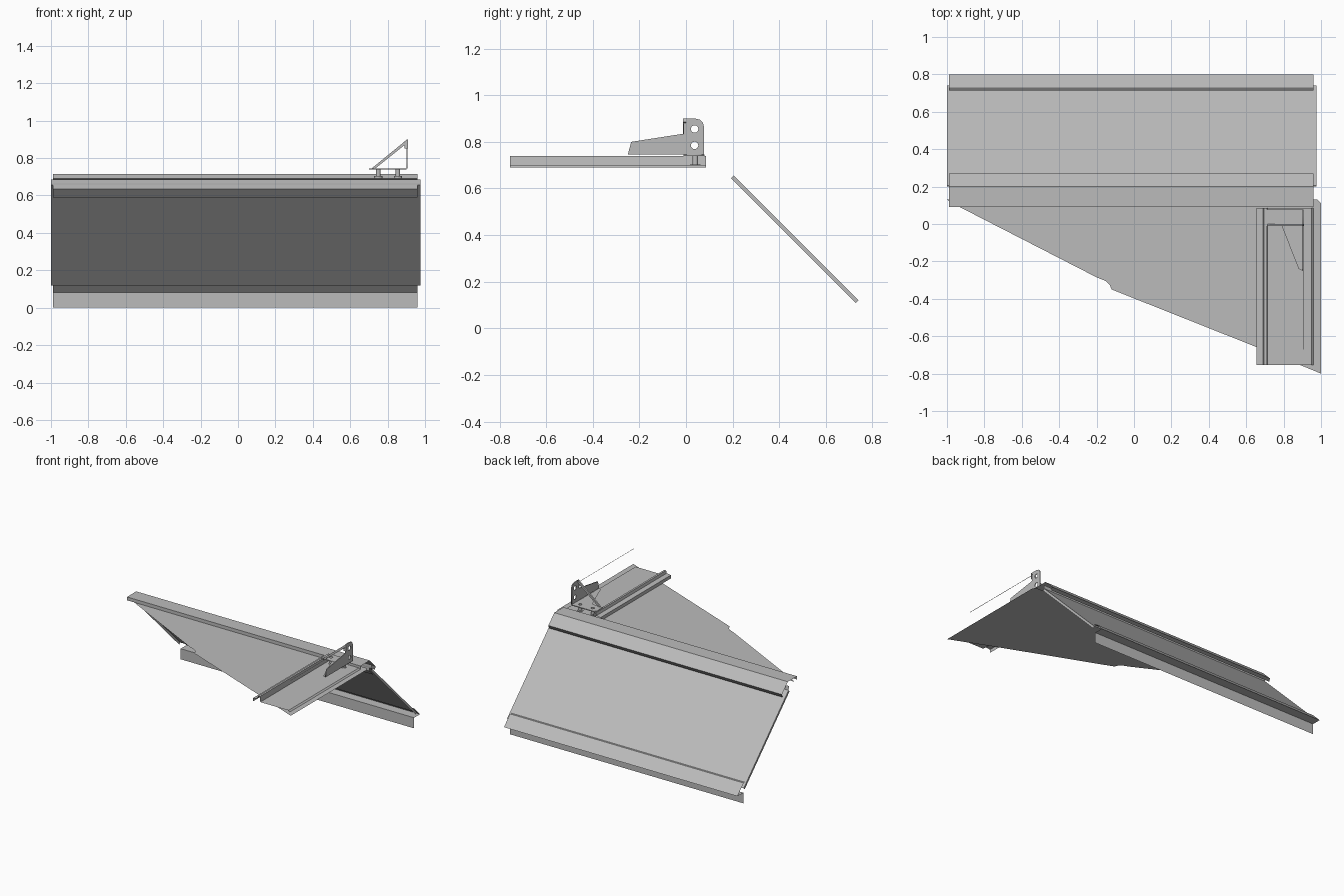
import bpy, math
from mathutils import Vector

if "Cube" in bpy.data.objects:
    bpy.data.objects.remove(bpy.data.objects["Cube"])

metal = bpy.data.materials.new("grey_metal")
metal.diffuse_color = (0.5, 0.5, 0.5, 1)
metal.use_nodes = True
metal.node_tree.nodes["Principled BSDF"].inputs["Base Color"].default_value = metal.diffuse_color
dark = bpy.data.materials.new("dark_hem")
dark.diffuse_color = (0.14, 0.14, 0.14, 1)
dark.use_nodes = True
dark.node_tree.nodes["Principled BSDF"].inputs["Base Color"].default_value = dark.diffuse_color


def add(name, verts, faces, mat=metal):
    me = bpy.data.meshes.new(name)
    me.from_pydata(verts, [], faces)
    me.materials.append(mat)
    ob = bpy.data.objects.new(name, me)
    bpy.context.collection.objects.link(ob)
    return ob


def sheet_x(name, prof, x0, x1, mat=metal):
    """Folded sheet: (y, z) profile swept along x."""
    v = [(x, y, z) for y, z in prof for x in (x0, x1)]
    f = [(2*i, 2*i+1, 2*i+3, 2*i+2) for i in range(len(prof) - 1)]
    return add(name, v, f, mat)


def sheet_y(name, prof, y0, y1):
    """Folded sheet: (x, z) profile swept along y."""
    v = [(x, y, z) for x, z in prof for y in (y0, y1)]
    f = [(2*i, 2*i+2, 2*i+3, 2*i+1) for i in range(len(prof) - 1)]
    return add(name, v, f)


def flat(name, pts, z):
    return add(name, [(x, y, z) for x, y in pts], [tuple(range(len(pts)))])


def plate_with_holes(name, outline, holes, to3d, thick):
    """Flat 2D curve with holes, turned into a thin plate mesh."""
    cu = bpy.data.curves.new(name, 'CURVE')
    cu.dimensions = '2D'
    cu.fill_mode = 'BOTH'
    cu.extrude = thick / 2
    loops = [outline] + [[(a + r*math.cos(i*math.pi/8), b + r*math.sin(i*math.pi/8))
                          for i in range(16)] for a, b, r in holes]
    for lp in loops:
        s = cu.splines.new('POLY')
        s.points.add(len(lp) - 1)
        for p, (a, b) in zip(s.points, lp):
            p.co = (a, b, 0, 1)
        s.use_cyclic_u = True
    tmp = bpy.data.objects.new(name + "_curve", cu)
    bpy.context.collection.objects.link(tmp)
    bpy.context.view_layer.update()
    me = bpy.data.meshes.new_from_object(tmp.evaluated_get(
        bpy.context.evaluated_depsgraph_get()))
    bpy.data.objects.remove(tmp)
    for v in me.vertices:
        v.co = Vector(to3d(*v.co))
    me.materials.clear()
    me.materials.append(metal)
    ob = bpy.data.objects.new(name, me)
    bpy.context.collection.objects.link(ob)
    return ob


# Sloping panel with upper hem and folded side edges
sheet_x("slope_panel", [(0.2, 0.665), (0.2, 0.685), (0.205, 0.655), (0.74, 0.12)], -1, 0.975)
for side, x in (("left", -1), ("right", 0.975)):
    add("panel_edge_" + side,
        [(x, 0.205, 0.655), (x, 0.74, 0.12), (x, 0.728, 0.108), (x, 0.193, 0.643)],
        [(0, 1, 2, 3)])

# Ridge cap and flashing below it
X0, X1 = -0.99, 0.96
sheet_x("ridge_cap", [(0.09, 0.69), (0.09, 0.715), (0.2, 0.715), (0.27, 0.645)], X0, X1)
sheet_x("cap_hem", [(0.27, 0.645), (0.262, 0.622)], X0, X1, dark)
sheet_x("inner_flashing", [(0.2, 0.66), (0.2, 0.635), (0.245, 0.59)], X0, X1)

# Eave trim: lip, drop strip and dark upper hem
sheet_x("eave_lip", [(0.73, 0.15), (0.8, 0.08), (0.73, 0.08), (0.73, 0)], X0, X1)
sheet_x("eave_hem", [(0.71, 0.155), (0.73, 0.145)], X0, X1, dark)

# Flat tapered sheet
flat("flat_sheet", [(-1, 0.13), (-0.95, 0.1), (-0.2, -0.285), (-0.15, -0.305),
                    (-0.13, -0.325), (-0.12, -0.35), (0.66, -0.66), (1, -0.8),
                    (1, 0.11), (0.98, 0.13)], 0.69)

# Raised rib tray along the right end
sheet_y("rib_tray", [(0.655, 0.69), (0.655, 0.715), (0.69, 0.72), (0.695, 0.74),
                     (0.71, 0.74), (0.715, 0.70), (0.95, 0.70), (0.96, 0.69)], -0.755, 0.085)

# Bracket: base plate, upright with gusset, top flange
plate_with_holes("bracket_base",
                 [(0.70, -0.01), (0.90, -0.01), (0.90, 0.08), (0.715, 0.08), (0.70, 0.065)],
                 [(0.75, 0.04, 0.012), (0.855, 0.04, 0.012)],
                 lambda a, b, c: (a, b, 0.742 + c), 0.006)
plate_with_holes("bracket_upright",
                 [(-0.25, 0.745), (-0.235, 0.80), (-0.01, 0.835), (-0.01, 0.90), (0.04, 0.90),
                  (0.06, 0.895), (0.072, 0.883), (0.077, 0.865), (0.077, 0.745)],
                 [(0.037, 0.855, 0.016), (0.037, 0.785, 0.016)],
                 lambda a, b, c: (0.903 + c, a, b), 0.006)
add("bracket_flange", [(0.89, -0.012, 0.85), (0.91, -0.012, 0.85),
                       (0.91, -0.012, 0.90), (0.89, -0.012, 0.89)], [(0, 1, 2, 3)])
flat("base_gusset", [(0.79, -0.01), (0.88, -0.24), (0.9, -0.25), (0.9, -0.01)], 0.744)

# Diagonal strut and the fine wire
add("strut", [(x, y, z) for y in (-0.012, 0.0) for x, z in
              ((0.715, 0.745), (0.735, 0.745), (0.91, 0.885), (0.905, 0.9))],
    [(0, 1, 2, 3), (7, 6, 5, 4), (3, 2, 6, 7), (2, 1, 5, 6), (0, 3, 7, 4), (1, 0, 4, 5)])
flat("wire", [(0.903, -0.67), (0.907, -0.67), (0.907, 0), (0.903, 0)], 0.88)

# Hanging bolts
for i, x in enumerate((0.75, 0.855)):
    for part, r, z, h in (("shank", 0.012, 0.715, 0.05), ("head", 0.022, 0.697, 0.012)):
        bpy.ops.mesh.primitive_cylinder_add(vertices=12, radius=r, depth=h, location=(x, 0.04, z))
        ob = bpy.context.object
        ob.name = f"bolt_{part}_{i + 1}"
        ob.data.materials.append(metal)
        bpy.ops.object.shade_smooth_by_angle()
